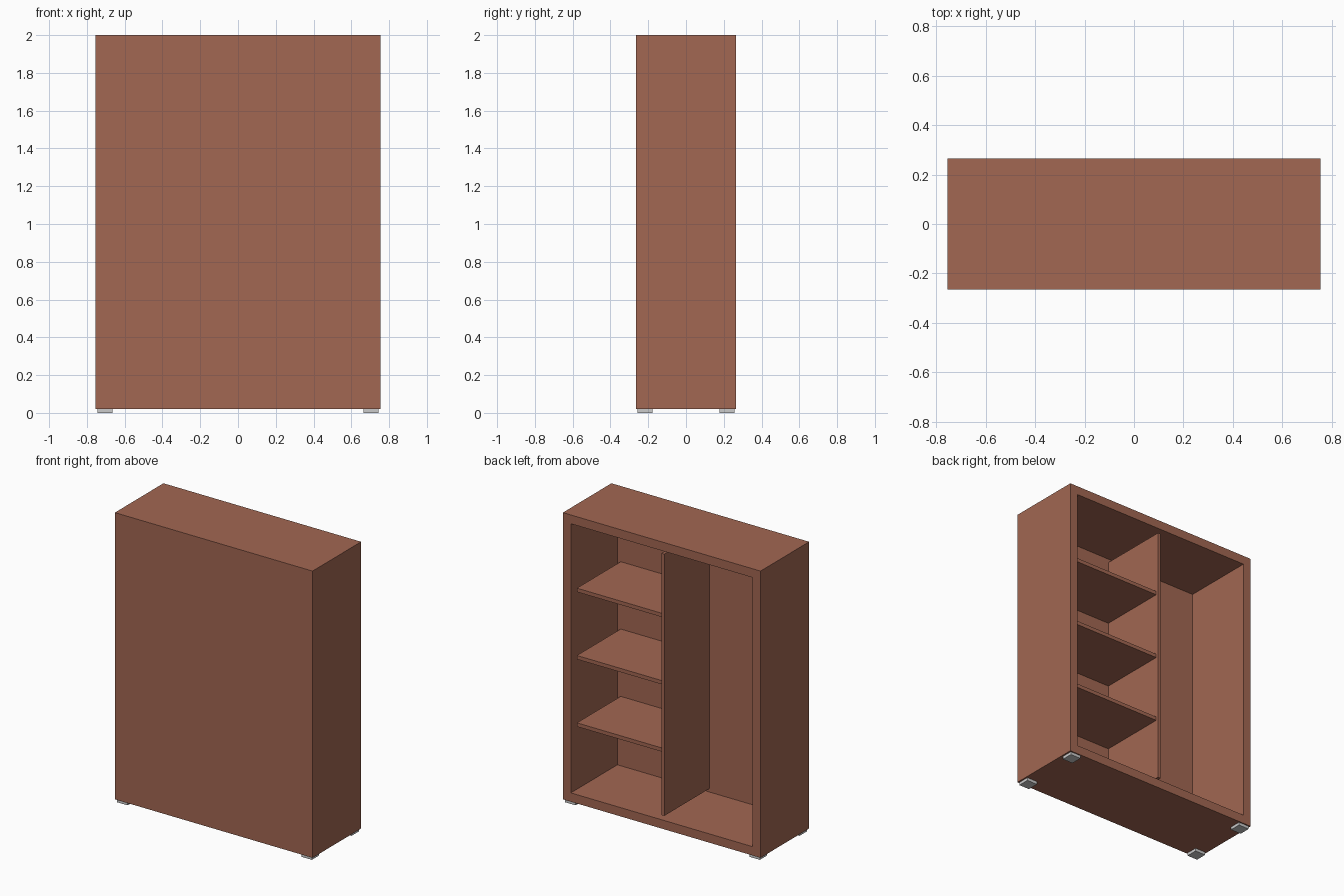
import bpy, bmesh
from mathutils import Vector

if "Cube" in bpy.data.objects:
    bpy.data.objects.remove(bpy.data.objects["Cube"])

W, D, Z0, Z1 = 1.51, 0.53, 0.02, 2.0   # outer carcass
WALL, CAVITY = 0.086, 0.508            # wall thickness, depth of the opening

wood = bpy.data.materials.new("red_brown_wood")
wood.diffuse_color = (0.36, 0.135, 0.085, 1)
wood.use_nodes = True
wood.node_tree.nodes["Principled BSDF"].inputs["Base Color"].default_value = wood.diffuse_color


def box(name, lo, hi, mat=None, edit=None):
    """Axis-aligned box between two corners, with an optional bmesh edit."""
    lo, hi = Vector(lo), Vector(hi)
    bm = bmesh.new()
    bmesh.ops.create_cube(bm, size=1)
    bmesh.ops.scale(bm, vec=hi - lo, verts=bm.verts)
    bmesh.ops.translate(bm, vec=(lo + hi) / 2, verts=bm.verts)
    bm.normal_update()
    if edit:
        edit(bm)
    mesh = bpy.data.meshes.new(name)
    bm.to_mesh(mesh)
    bm.free()
    obj = bpy.data.objects.new(name, mesh)
    bpy.context.collection.objects.link(obj)
    if mat:
        mesh.materials.append(mat)
    return obj


def hollow_back(bm):
    """Inset the back face and push it in to make the open cavity."""
    back = max(bm.faces, key=lambda f: f.normal.y)
    bmesh.ops.inset_individual(bm, faces=[back], thickness=WALL)
    inner = bmesh.ops.extrude_discrete_faces(bm, faces=[back])["faces"][0]
    bmesh.ops.translate(bm, vec=(0, -CAVITY, 0), verts=inner.verts)


# Carcass
box("carcass", (-W / 2, -D / 2, Z0), (W / 2, D / 2, Z1), wood, hollow_back)

# Upright divider between the two compartments
inner_y = D / 2 - CAVITY
box("divider", (-0.011, inner_y, Z0 + WALL), (0.011, D / 2 - 0.012, Z1 - WALL), wood)

# Three shelves in the right-hand compartment
for i in range(3):
    z = 1.012 + (i - 1) * 0.465
    box(f"shelf_{i + 1}", (0.011, inner_y, z - 0.013),
        (W / 2 - WALL, D / 2 - 0.03, z + 0.013), wood)

# Four square feet
for sx, side in ((-1, "left"), (1, "right")):
    for sy, end in ((-1, "front"), (1, "back")):
        cx, cy = sx * 0.704, sy * 0.217
        box(f"{end}_{side}_foot", (cx - 0.04, cy - 0.04, 0), (cx + 0.04, cy + 0.04, Z0))
